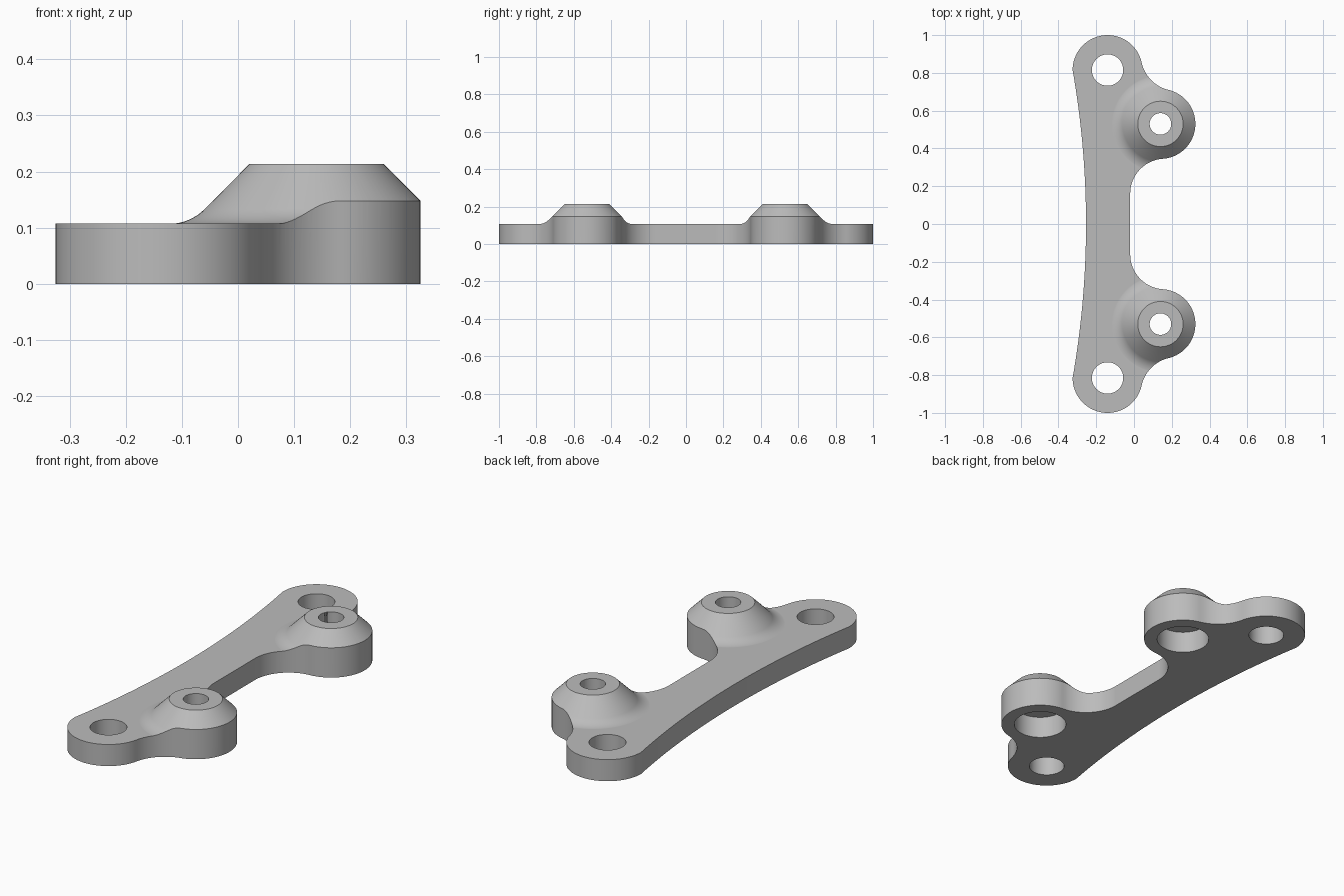
import bpy, bmesh
from math import sin, cos, atan2, hypot, pi, sqrt, radians

if "Cube" in bpy.data.objects:
    bpy.data.objects.remove(bpy.data.objects["Cube"])

PLATE, TOP = 0.107, 0.213            # plate thickness, boss height
LOBE = 0.185                         # radius of every rounded lobe
END, BOSS = (-0.14, 0.815), (0.14, 0.53)
INNER, WAIST = -0.02, -0.254         # x of inner edge and of curved edge at the middle

gray = bpy.data.materials.new("satin gray")
gray.use_nodes = True
color = (0.5, 0.5, 0.5, 1)
gray.diffuse_color = color
gray.node_tree.nodes["Principled BSDF"].inputs["Base Color"].default_value = color


def arc(center, r, a, b, n):
    steps = [a + (b - a) * i / n for i in range(n + 1)]
    return [(center[0] + r * cos(t), center[1] + r * sin(t)) for t in steps]


def make_object(name, bm):
    bmesh.ops.remove_doubles(bm, verts=bm.verts, dist=1e-5)
    bmesh.ops.recalc_face_normals(bm, faces=bm.faces)
    mesh = bpy.data.meshes.new(name)
    bm.to_mesh(mesh)
    bm.free()
    mesh.materials.append(gray)
    obj = bpy.data.objects.new(name, mesh)
    bpy.context.collection.objects.link(obj)
    return obj


def prism(name, points, z0, z1):
    bm = bmesh.new()
    low = [bm.verts.new((x, y, z0)) for x, y in points]
    high = [bm.verts.new((x, y, z1)) for x, y in points]
    bm.faces.new(low)
    bm.faces.new(high)
    for i in range(len(points)):
        bm.faces.new((low[i - 1], low[i], high[i], high[i - 1]))
    return make_object(name, bm)


def lathe(name, profile, center, n=96):
    bm = bmesh.new()
    verts = [bm.verts.new((r, 0, z)) for r, z in profile]
    edges = [bm.edges.new(pair) for pair in zip(verts, verts[1:])]
    bmesh.ops.spin(bm, geom=verts + edges, cent=(0, 0, 0), axis=(0, 0, 1),
                   angle=2 * pi, steps=n)
    bmesh.ops.translate(bm, verts=bm.verts, vec=(*center, 0))
    return make_object(name, bm)


def combine(target, tool, operation):
    mod = target.modifiers.new(operation.lower(), "BOOLEAN")
    mod.operation, mod.object, mod.solver = operation, tool, "EXACT"
    bpy.context.view_layer.objects.active = target
    bpy.ops.object.modifier_apply(modifier=mod.name)
    bpy.data.objects.remove(tool)


# Outline, upper half: inner corner, boss lobe, neck, end lobe, shallow side curve
reach = 2 * LOBE
corner = (INNER + LOBE, BOSS[1] - sqrt(reach**2 - (INNER + LOBE - BOSS[0])**2))
to_boss = atan2(BOSS[1] - corner[1], BOSS[0] - corner[0])

neck_r = 0.19
dx, dy = BOSS[0] - END[0], BOSS[1] - END[1]
gap = hypot(dx, dy)
rise = sqrt((LOBE + neck_r)**2 - (gap / 2)**2)
neck = ((END[0] + BOSS[0]) / 2 - dy / gap * rise, (END[1] + BOSS[1]) / 2 + dx / gap * rise)
boss_to_neck = atan2(neck[1] - BOSS[1], neck[0] - BOSS[0])
end_to_neck = atan2(neck[1] - END[1], neck[0] - END[0])

sag = WAIST - (END[0] - LOBE)
side_r = (END[1]**2 + sag**2) / (2 * sag)
side = arc((WAIST - side_r, 0), side_r, atan2(END[1], side_r - sag), 0, 20)

upper = arc(corner, LOBE, pi, to_boss, 24)
upper += arc(BOSS, LOBE, to_boss - pi, boss_to_neck, 48)[1:]
upper += arc(neck, neck_r, boss_to_neck + pi, end_to_neck + pi, 20)[1:]
upper += arc(END, LOBE, end_to_neck, pi, 48)[1:]
upper += side[1:]
outline = upper + [(x, -y) for x, y in reversed(upper[:-1])]

# Height form: flat slab carrying two conical bosses with filleted feet
form = prism("height_form", [(-1, -2), (1, -2), (1, 2), (-1, 2)], -0.1, PLATE)
fillet, rim = 0.09, 0.12
foot = rim + TOP - PLATE + fillet * (sqrt(2) - 1)
flare = arc((foot, PLATE + fillet - 0.0003), fillet, radians(225), radians(270), 12)
profile = [(0, TOP), (rim, TOP)] + flare + [(foot, 0.03), (0, 0.03)]
for s in (1, -1):
    combine(form, lathe("boss_form", profile, (BOSS[0], s * BOSS[1])), "UNION")

# Bracket: outline trimmed to the height form
bracket = prism("bracket", outline, 0, 0.4)
combine(bracket, form, "INTERSECT")

# Holes: plain in the ends, counterbored from below in the bosses
bore = [(0, -0.1), (0.123, -0.1), (0.123, 0.11), (0.057, 0.11), (0.057, 0.4), (0, 0.4)]
hole = [(0, -0.1), (0.083, -0.1), (0.083, 0.4), (0, 0.4)]
for s in (1, -1):
    combine(bracket, lathe("boss_bore", bore, (BOSS[0], s * BOSS[1]), 64), "DIFFERENCE")
    combine(bracket, lathe("end_hole", hole, (END[0], s * END[1]), 64), "DIFFERENCE")

# Smooth curved walls, crisp rims
bpy.ops.object.select_all(action="DESELECT")
bracket.select_set(True)
bpy.context.view_layer.objects.active = bracket
bpy.ops.object.shade_smooth_by_angle(angle=radians(25))
normals = bracket.modifiers.new("weighted_normals", "WEIGHTED_NORMAL")
normals.keep_sharp = True
